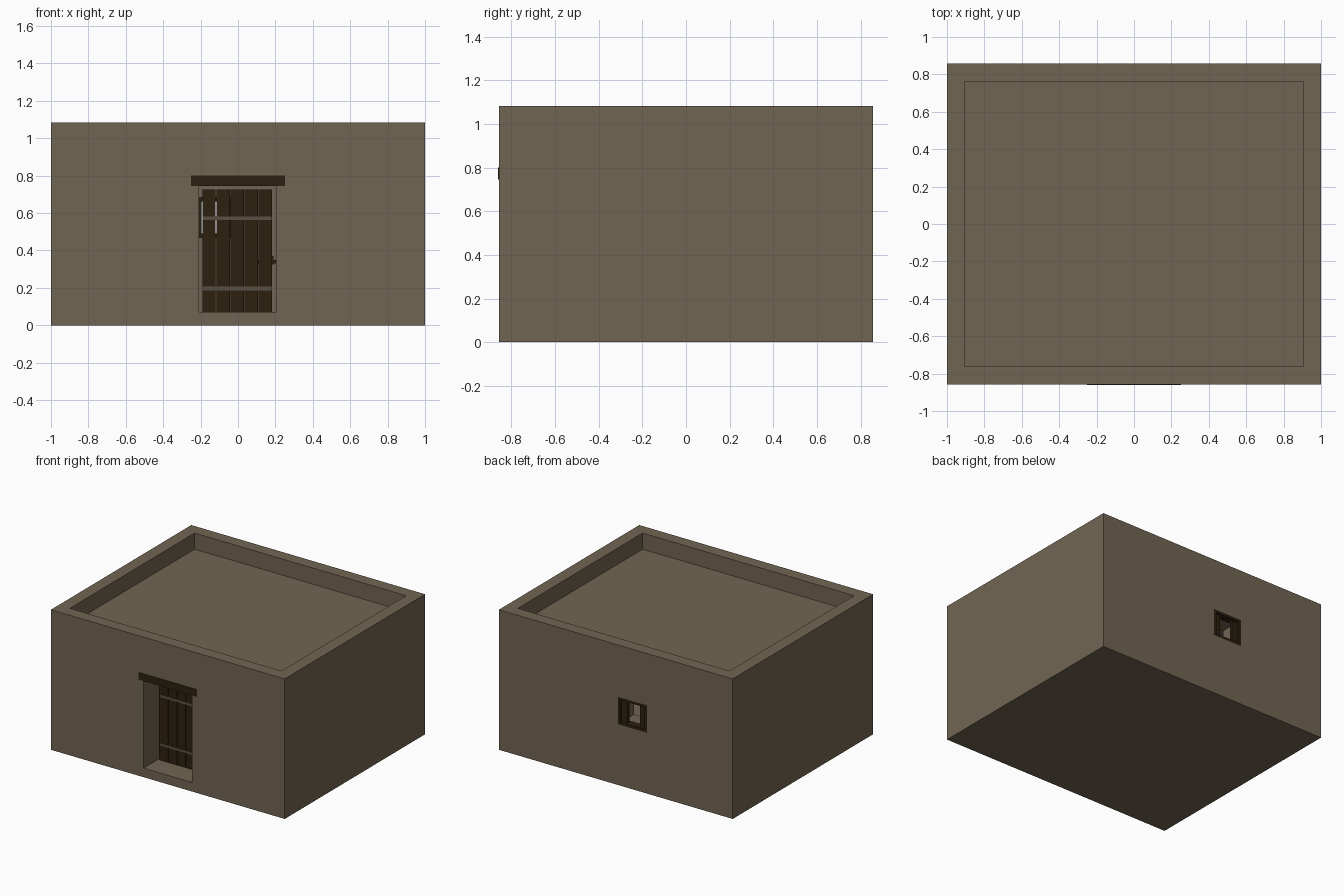
import bpy, bmesh

if "Cube" in bpy.data.objects:
    bpy.data.objects.remove(bpy.data.objects["Cube"])


def material(name, rgb):
    m = bpy.data.materials.new(name)
    m.diffuse_color = (*rgb, 1)
    m.use_nodes = True
    m.node_tree.nodes["Principled BSDF"].inputs["Base Color"].default_value = m.diffuse_color
    return m


MUD = material("mud_plaster", (0.165, 0.131, 0.086))
WOOD = material("dark_wood", (0.026, 0.015, 0.005))
STRAP = material("strap_grey_brown", (0.10, 0.083, 0.058))


def box(name, x, y, z, mat):
    """Box given by its (min, max) range on each axis."""
    bm = bmesh.new()
    bmesh.ops.create_cube(bm, size=1)
    for v in bm.verts:
        for i, (a, b) in enumerate((x, y, z)):
            v.co[i] = a if v.co[i] < 0 else b
    me = bpy.data.meshes.new(name)
    bm.to_mesh(me)
    bm.free()
    me.materials.append(mat)
    ob = bpy.data.objects.new(name, me)
    bpy.context.collection.objects.link(ob)
    return ob


W, D, H = 1.0, 0.857, 1.083          # half width, half depth, height
T = 0.2                              # wall thickness
FLOOR, ROOF = 0.07, 0.958

# house body, hollowed out with a sunken roof, a room, a doorway and a window
house = box("house_walls", (-W, W), (-D, D), (0, H), MUD)
cutters = [
    box("roof_cutter", (-0.905, 0.905), (-0.762, 0.762), (ROOF, 1.3), MUD),
    box("room_cutter", (-W + T, W - T), (-D + T, D - T), (FLOOR, 0.87), MUD),
    box("door_cutter", (-0.208, 0.205), (-1, -D + T + 0.05), (FLOOR, 0.745), MUD),
    box("window_cutter", (-0.265, -0.017), (D - T - 0.05, 1), (0.47, 0.682), MUD),
]
for c in cutters:
    mod = house.modifiers.new(c.name, "BOOLEAN")
    mod.operation, mod.solver, mod.object = "DIFFERENCE", "EXACT", c
    c.hide_render = True
    c.hide_viewport = True

# lintel over the doorway
box("lintel", (-0.25, 0.25), (-D - 0.004, -D + T), (0.745, 0.80), WOOD)

# plank door set deep in the doorway
dy = -D + 0.172
pitch = 0.375 / 5
for i in range(5):
    x0 = -0.19 + i * pitch
    box(f"door_plank_{i + 1}", (x0, x0 + pitch - 0.004), (dy, dy + 0.02),
        (FLOOR + 0.002, 0.725), WOOD)
for n, z in (("lower", 0.197), ("upper", 0.572)):
    box(f"door_strap_{n}", (-0.19, 0.181), (dy - 0.005, dy), (z - 0.01, z + 0.01), STRAP)

# latch bar behind the door
box("latch_bar", (0.06, 0.203), (dy + 0.02, dy + 0.035), (0.33, 0.35), WOOD)
box("latch_keeper", (0.165, 0.19), (dy + 0.02, dy + 0.042), (0.325, 0.37), WOOD)

# window frame in the back wall, with a board on each side of the gap
wx0, wx1, wz0, wz1, f = -0.265, -0.017, 0.47, 0.682, 0.02
fy = (D - 0.06, D)
for n, x0 in (("left", wx0), ("right", wx1 - f)):
    box(f"window_jamb_{n}", (x0, x0 + f), fy, (wz0, wz1), WOOD)
for n, z0 in (("sill", wz0), ("head", wz1 - f)):
    box(f"window_{n}", (wx0 + f, wx1 - f), fy, (z0, z0 + f), WOOD)
for n, x0 in (("left", wx0 + f), ("right", wx1 - f - 0.05)):
    box(f"window_board_{n}", (x0, x0 + 0.05), (D - 0.04, D - 0.018),
        (wz0 + f, wz1 - f), WOOD)
